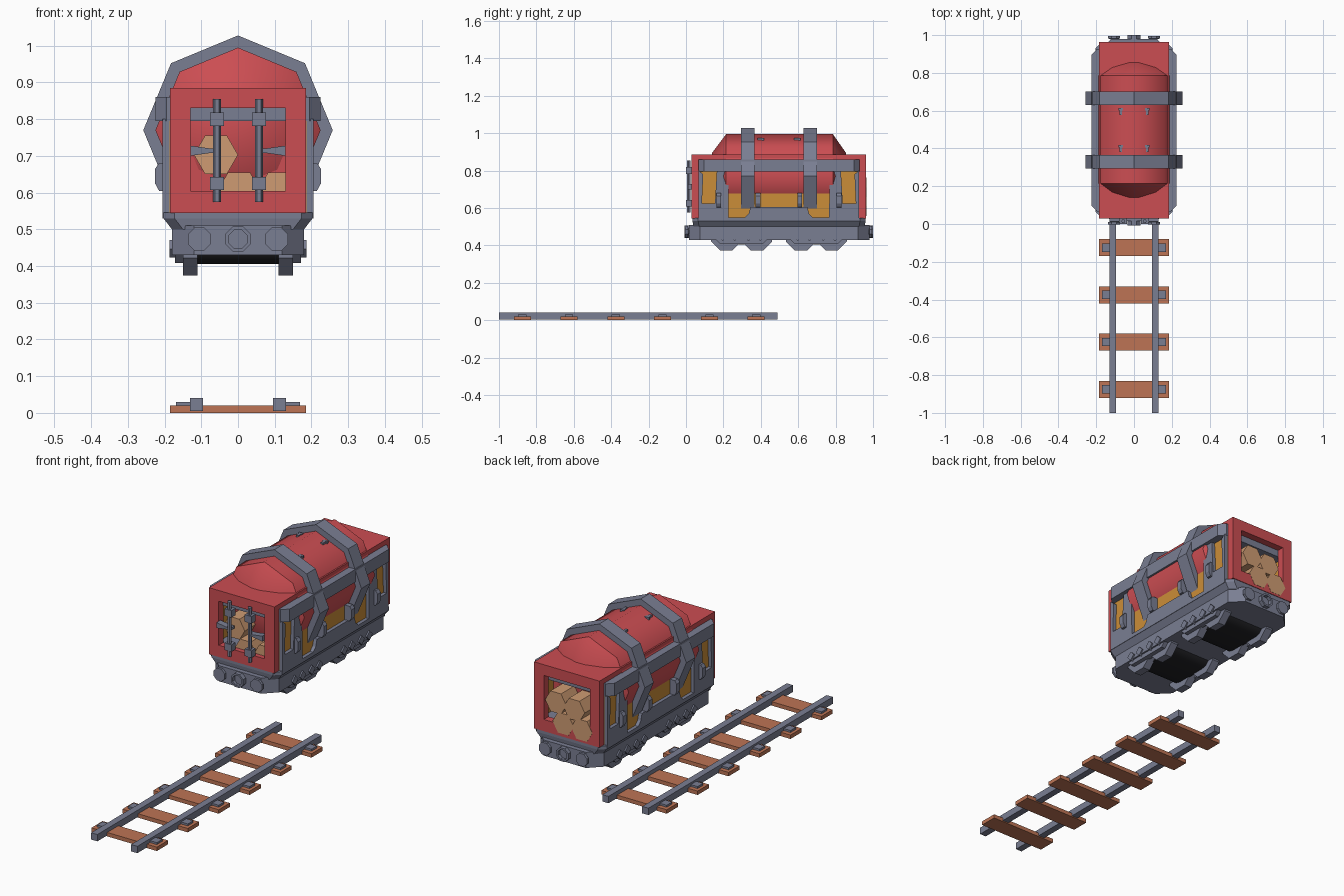
import bpy, bmesh, math
from mathutils import Vector

if "Cube" in bpy.data.objects:
    bpy.data.objects.remove(bpy.data.objects["Cube"])

def material(name, rgb):
    m = bpy.data.materials.new(name)
    m.diffuse_color = (*rgb, 1)
    m.use_nodes = True
    m.node_tree.nodes["Principled BSDF"].inputs["Base Color"].default_value = m.diffuse_color
    return m

RED = material("red paint", (0.60, 0.075, 0.085))
GREY = material("blue grey metal", (0.195, 0.21, 0.29))
ORANGE = material("orange panel", (0.60, 0.27, 0.04))
TAN = material("cut log", (0.62, 0.33, 0.17))
BROWN = material("brown sleeper", (0.51, 0.175, 0.09))
DARK = material("dark metal", (0.015, 0.015, 0.018))

def place(axis, p, t):
    """2D profile point p at distance t along the axis."""
    return {"x": (t, p[0], p[1]), "y": (p[0], t, p[1]), "z": (p[0], p[1], t)}[axis]

def loft(name, rings, mat, closed=False, smooth=0):
    """Skin a list of 3D rings; capped, or closed round into a loop."""
    bm = bmesh.new()
    vs = [[bm.verts.new(p) for p in r] for r in rings]
    n, m = len(vs[0]), len(vs)
    for i in range(m if closed else m - 1):
        a, b = vs[i], vs[(i + 1) % m]
        for j in range(n):
            k = (j + 1) % n
            bm.faces.new((a[j], a[k], b[k], b[j]))
    if not closed:
        bm.faces.new(vs[0])
        bm.faces.new(vs[-1])
    bmesh.ops.recalc_face_normals(bm, faces=bm.faces)
    me = bpy.data.meshes.new(name)
    bm.to_mesh(me)
    bm.free()
    me.materials.append(mat)
    ob = bpy.data.objects.new(name, me)
    bpy.context.collection.objects.link(ob)
    if smooth:
        bpy.context.view_layer.objects.active = ob
        ob.select_set(True)
        bpy.ops.object.shade_smooth_by_angle(angle=math.radians(smooth))
        ob.select_set(False)
    return ob

def prism(name, pts, axis, a, b, mat, smooth=0):
    return loft(name, [[place(axis, p, t) for p in pts] for t in (a, b)], mat, smooth=smooth)

def rect(u0, u1, v0, v1, c=0):
    """Rectangle, with chamfered corners when c is given."""
    if not c:
        return [(u0, v0), (u1, v0), (u1, v1), (u0, v1)]
    return [(u0 + c, v0), (u1 - c, v0), (u1, v0 + c), (u1, v1 - c),
            (u1 - c, v1), (u0 + c, v1), (u0, v1 - c), (u0, v0 + c)]

def box(name, x0, x1, y0, y1, z0, z1, mat):
    return prism(name, rect(x0, x1, y0, y1), "z", z0, z1, mat)

def ngon(u, v, r, n, turn=0.0):
    return [(u + r * math.cos(2 * math.pi * (i + turn) / n),
             v + r * math.sin(2 * math.pi * (i + turn) / n)) for i in range(n)]

def frame(name, outer, inner, axis, a, b, mat):
    return loft(name, [[place(axis, p, t) for p in pts] for pts, t in
                       ((outer, a), (outer, b), (inner, b), (inner, a))], mat, closed=True)

# ---- Track ----
for s in (-1, 1):
    box("rail", s * 0.113 - 0.0175, s * 0.113 + 0.0175, -1, 0.49, 0.005, 0.04, GREY)
for i in range(6):
    y = -0.875 + 0.25 * i
    box("sleeper", -0.185, 0.185, y - 0.045, y + 0.045, 0, 0.02, BROWN)
    for s in (-1, 1):
        box("rail_clip", s * 0.149 - 0.02, s * 0.149 + 0.02, y - 0.022, y + 0.022, 0.019, 0.03, GREY)

# ---- Chassis and floor ----
prism("chassis", rect(-0.18, 0.18, 0.015, 0.98, 0.06), "z", 0.43, 0.51, GREY)
loft("sole_plate", [[(x, y, z) for x, y in rect(-w, w, 0.04 - e, 0.955 + e, 0.03)]
     for w, e, z in ((0.18, 0, 0.50), (0.203, 0.005, 0.53), (0.203, 0.005, 0.546))], GREY)
box("floor", -0.175, 0.175, 0.065, 0.93, 0.54, 0.6, GREY)

# buffers: two plain ones and a hollow coupler on both ends
for tip, root in ((-0.008, 0.035), (1.0, 0.96)):
    d = 0.018 if root > tip else -0.018
    for x in (-0.105, 0.105):
        loft("buffer", [[place("y", p, t) for p in ngon(x, 0.473, r, 8, 0.5)]
             for t, r in ((tip + d * 0.3, 0.034), (tip + d, 0.034), (tip + d * 1.2, 0.02), (root, 0.02))], GREY)
    frame("coupler_ring", ngon(0, 0.473, 0.037, 8, 0.5), ngon(0, 0.473, 0.027, 8, 0.5), "y", tip, root, GREY)
    prism("coupler_core", ngon(0, 0.473, 0.028, 8, 0.5), "y", tip + d, root, GREY)

# ---- Bogies ----
for c in (0.297, 0.697):
    # rounded drum between the wheels
    drum = [(c + s * 0.085 + 0.055 * math.cos(math.radians(a)), 0.46 + 0.055 * math.sin(math.radians(a)))
            for s, angles in ((1, range(-90, 91, 30)), (-1, range(90, 271, 30))) for a in angles]
    prism("bogie_drum", drum, "x", -0.115, 0.115, DARK, smooth=40)
    for s in (-1, 1):
        for dy in (-0.082, 0.082):
            prism("wheel", ngon(c + dy, 0.455, 0.088, 8, 0.5), "x", s * 0.11, s * 0.15, GREY)
        prism("bogie_side_frame", rect(c - 0.14, c + 0.14, 0.408, 0.485, 0.025), "x", s * 0.14, s * 0.172, GREY)
        for dy in (-0.1, -0.037, 0.037, 0.1):
            prism("frame_bolt", ngon(c + dy, 0.447, 0.024, 4), "x", s * 0.165, s * 0.187, GREY)

# ---- Wagon body ----
for y0, y1 in ((0.03, 0.068), (0.925, 0.963)):
    frame("end_wall", rect(-0.185, 0.185, 0.545, 0.885), rect(-0.13, 0.13, 0.605, 0.83), "y", y0, y1, RED)
box("roof", -0.185, 0.185, 0.068, 0.925, 0.855, 0.885, RED)
box("inner_core", -0.165, 0.165, 0.16, 0.84, 0.55, 0.8, RED)
prism("body_belt", rect(-0.225, 0.225, 0.066, 0.927, 0.03), "z", 0.795, 0.86, GREY)

for s in (-1, 1):
    box("orange_side_panel", min(s * 0.16, s * 0.187), max(s * 0.16, s * 0.187), 0.067, 0.926, 0.54, 0.8, ORANGE)
    # grey skirt with raised pillars and dipped panels, mirrored along y
    half = [(0.068, 0.53), (0.068, 0.80), (0.092, 0.78), (0.085, 0.625), (0.155, 0.625), (0.165, 0.80),
            (0.225, 0.80), (0.228, 0.55), (0.315, 0.55), (0.335, 0.57), (0.345, 0.605)]
    prism("side_skirt", half + [(0.993 - y, z) for y, z in reversed(half)], "x", s * 0.17, s * 0.205, GREY)
    for y in (0.175, 0.385, 0.608, 0.818):
        prism("strap_hook", [(s * 0.18, 0.60), (s * 0.215, 0.605), (s * 0.226, 0.625), (s * 0.226, 0.665),
                             (s * 0.215, 0.68), (s * 0.18, 0.68)], "y", y - 0.013, y + 0.013, GREY)

# ---- Tank with tapered ends, and its straps ----
loft("tank", [[place("y", p, y) for p in ngon(0, 0.77, r, 8)]
     for y, r in ((0.14, 0.125), (0.215, 0.225), (0.785, 0.225), (0.855, 0.125))], RED, smooth=48)
for y in (0.33, 0.665):
    frame("tank_strap", ngon(0, 0.77, 0.258, 8), ngon(0, 0.77, 0.218, 8), "y", y - 0.036, y + 0.036, GREY)
for x in (-0.07, 0.07):
    for y in (0.4, 0.595):
        box("tank_lug", x - 0.007, x + 0.007, y - 0.018, y + 0.018, 0.95, 0.974, GREY)
        box("tank_lug_head", x - 0.012, x + 0.012, y + 0.006, y + 0.018, 0.95, 0.974, GREY)

# ---- Logs stacked inside each end ----
for x, z in ((-0.06, 0.703), (0.003, 0.603), (0.112, 0.603)):
    prism("front_log", ngon(x, z, 0.06, 6), "y", 0.055, 0.3, TAN)
for x, z in ((0.062, 0.71), (-0.042, 0.70), (0.02, 0.612), (-0.085, 0.608)):
    prism("back_log", ngon(x, z, 0.06, 6), "y", 0.7, 0.964, TAN)

# ---- Window bars on the front end ----
for s in (-1, 1):
    x = s * 0.057
    prism("window_bar", ngon(x, 0.014, 0.0105, 6), "z", 0.575, 0.855, GREY)
    for z in (0.80, 0.625):
        box("bar_bracket", x - 0.019, x + 0.019, 0.0, 0.034, z - 0.018, z + 0.018, GREY)
    prism("cross_bar", [(s * 0.05, 0.708), (s * 0.075, 0.708), (s * 0.13, 0.70),
                        (s * 0.13, 0.728), (s * 0.075, 0.72), (s * 0.05, 0.72)], "y", 0.012, 0.045, GREY)
